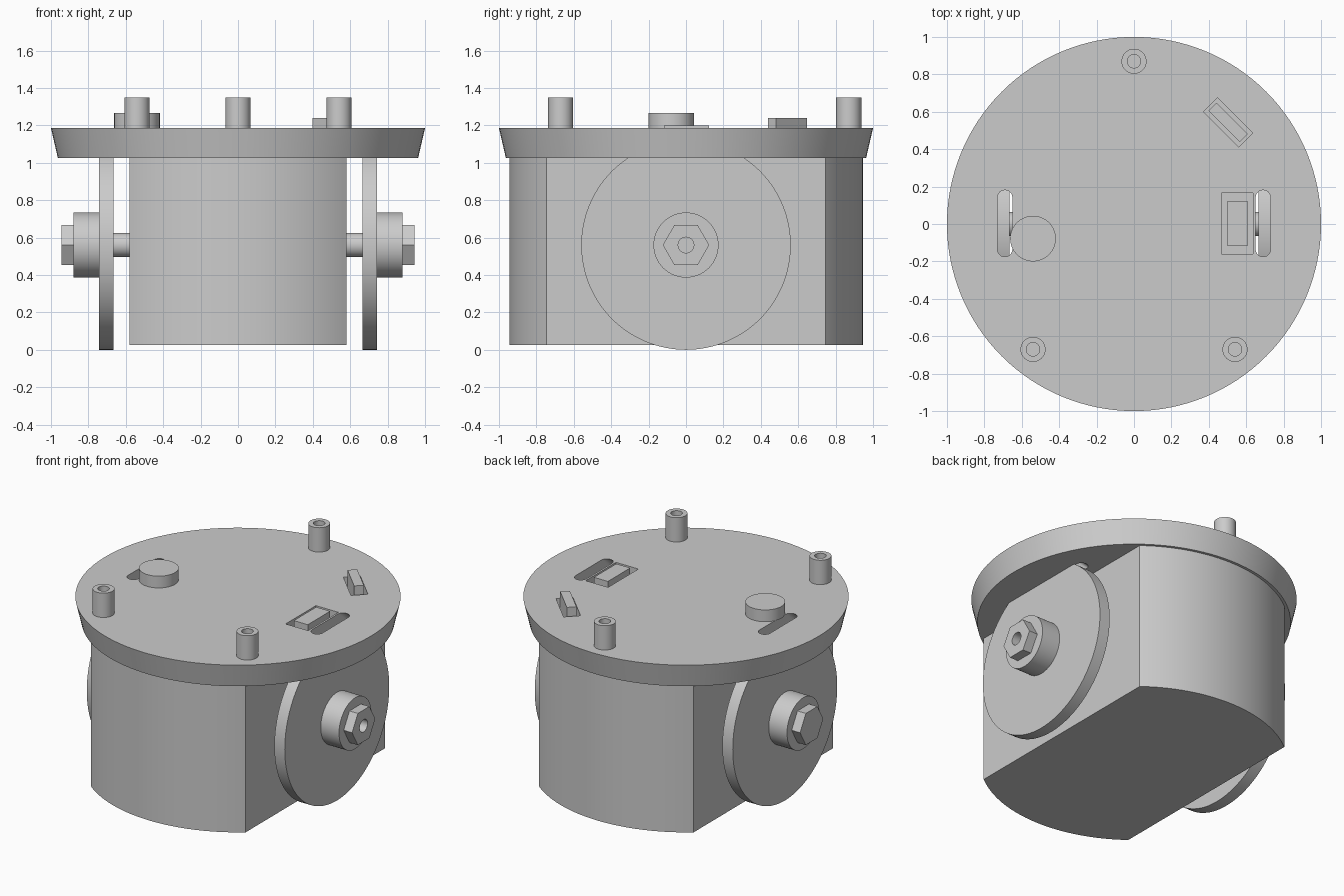
import bpy
import bmesh
from math import cos, sin, pi, radians, acos
from mathutils import Matrix, Vector

cube = bpy.data.objects.get("Cube")
if cube:
    bpy.data.objects.remove(cube, do_unlink=True)

grey = bpy.data.materials.new("plain grey")
grey.use_nodes = True
GREY = (0.6, 0.6, 0.6, 1)
grey.diffuse_color = GREY
grey.node_tree.nodes["Principled BSDF"].inputs["Base Color"].default_value = GREY


def prism(name, bottom, top, z0, z1, place=Matrix(), smooth=True):
    """Solid joining two outlines with the same number of points."""
    bm = bmesh.new()
    low = [bm.verts.new((x, y, z0)) for x, y in bottom]
    high = [bm.verts.new((x, y, z1)) for x, y in top]
    n = len(low)
    bm.faces.new(low[::-1])
    bm.faces.new(high)
    for i in range(n):
        j = (i + 1) % n
        bm.faces.new((low[i], low[j], high[j], high[i]))
    bm.transform(place)
    bmesh.ops.recalc_face_normals(bm, faces=bm.faces)
    mesh = bpy.data.meshes.new(name)
    bm.to_mesh(mesh)
    bm.free()
    mesh.materials.append(grey)
    ob = bpy.data.objects.new(name, mesh)
    bpy.context.collection.objects.link(ob)
    if smooth:
        shade(ob)
    return ob


def activate(ob):
    bpy.ops.object.select_all(action='DESELECT')
    ob.select_set(True)
    bpy.context.view_layer.objects.active = ob


def shade(ob):
    activate(ob)
    bpy.ops.object.shade_smooth_by_angle(angle=radians(25))


def cut(ob, cutters):
    """Subtract the cutters, then discard them."""
    for c in cutters:
        c.hide_render = True
        activate(ob)
        mod = ob.modifiers.new("cut", 'BOOLEAN')
        mod.operation = 'DIFFERENCE'
        mod.solver = 'EXACT'
        mod.object = c
        bpy.ops.object.modifier_apply(modifier=mod.name)
        bpy.data.objects.remove(c, do_unlink=True)
    shade(ob)


def ring(r, n=64):
    return [(r * cos(2 * pi * i / n), r * sin(2 * pi * i / n)) for i in range(n)]


def rect(w, d):
    return [(-w / 2, -d / 2), (w / 2, -d / 2), (w / 2, d / 2), (-w / 2, d / 2)]


def stadium(w, half, n=12):
    """Slot outline along y with round ends."""
    r = w / 2
    arc = [(r * cos(pi * i / n), half - r + r * sin(pi * i / n)) for i in range(n + 1)]
    return arc + [(-x, -y) for x, y in arc]


def cylinder(name, r, z0, z1, place=Matrix(), n=64):
    return prism(name, ring(r, n), ring(r, n), z0, z1, place)


def box(name, w, d, z0, z1, place):
    return prism(name, rect(w, d), rect(w, d), z0, z1, place, False)


PLATE_LOW, PLATE_TOP = 1.025, 1.185

# Drum body with two flat sides
R, FLAT = 0.945, 0.58
start = acos(FLAT / R)
arc = [start + (pi - 2 * start) * i / 48 for i in range(49)]
outline = [(R * cos(a), R * sin(a)) for a in arc]
outline += [(-x, -y) for x, y in outline]
prism("body", outline, outline, 0.025, PLATE_LOW)

# Flared top plate with wheel slots and component pockets
plate = prism("top_plate", ring(0.963, 128), ring(1.0, 128), PLATE_LOW, PLATE_TOP)
switch_at = Matrix.Translation((0.553, 0.003, 0))
chip_at = Matrix.Translation((0.503, 0.543, 0)) @ Matrix.Rotation(radians(45), 4, 'Z')
cutters = [prism("slot_cutter", stadium(0.08, 0.36), stadium(0.08, 0.177),
                 PLATE_LOW - 0.001, PLATE_TOP + 0.001,
                 Matrix.Translation((s * 0.69, 0.003, 0))) for s in (-1, 1)]
cutters.append(box("switch_pocket", 0.168, 0.325, 1.1, 1.3, switch_at))
cutters.append(box("chip_pocket", 0.106, 0.268, 1.1, 1.3, chip_at))
cut(plate, cutters)

# Components seated in the pockets, and the round button
box("switch_block", 0.105, 0.24, 1.1, 1.2, switch_at)
box("chip_block", 0.06, 0.235, 1.1, 1.24, chip_at)
cylinder("button", 0.122, PLATE_TOP, 1.265, Matrix.Translation((-0.54, -0.078, 0)))

# Hollow standoffs
for label, x, y in (("back", 0, 0.87), ("left", 0.54, -0.67), ("right", -0.54, -0.67)):
    at = Matrix.Translation((x, y, 0))
    post = cylinder(label + "_standoff", 0.067, PLATE_TOP, 1.35, at, 40)
    cut(post, [cylinder("bore", 0.036, PLATE_TOP + 0.01, 1.4, at, 32)])

# Wheels, axles, hubs and hex nuts, built along local z pointing outward
for side, s in (("left", 1), ("right", -1)):
    out = Matrix.Translation((0, 0, 0.56)) @ Matrix.Rotation(s * pi / 2, 4, 'Y')
    cylinder(side + "_axle", 0.065, FLAT, 0.665, out, 40)
    cylinder(side + "_wheel", 0.56, 0.665, 0.743, out, 128)
    cylinder(side + "_hub", 0.174, 0.743, 0.88, out)
    hexagon = [(y, x) for x, y in ring(0.124, 6)]
    nut = prism(side + "_nut", hexagon, hexagon, 0.88, 0.943, out, False)
    if s > 0:
        cut(nut, [cylinder("nut_bore", 0.042, 0.885, 1.0, out, 32)])
